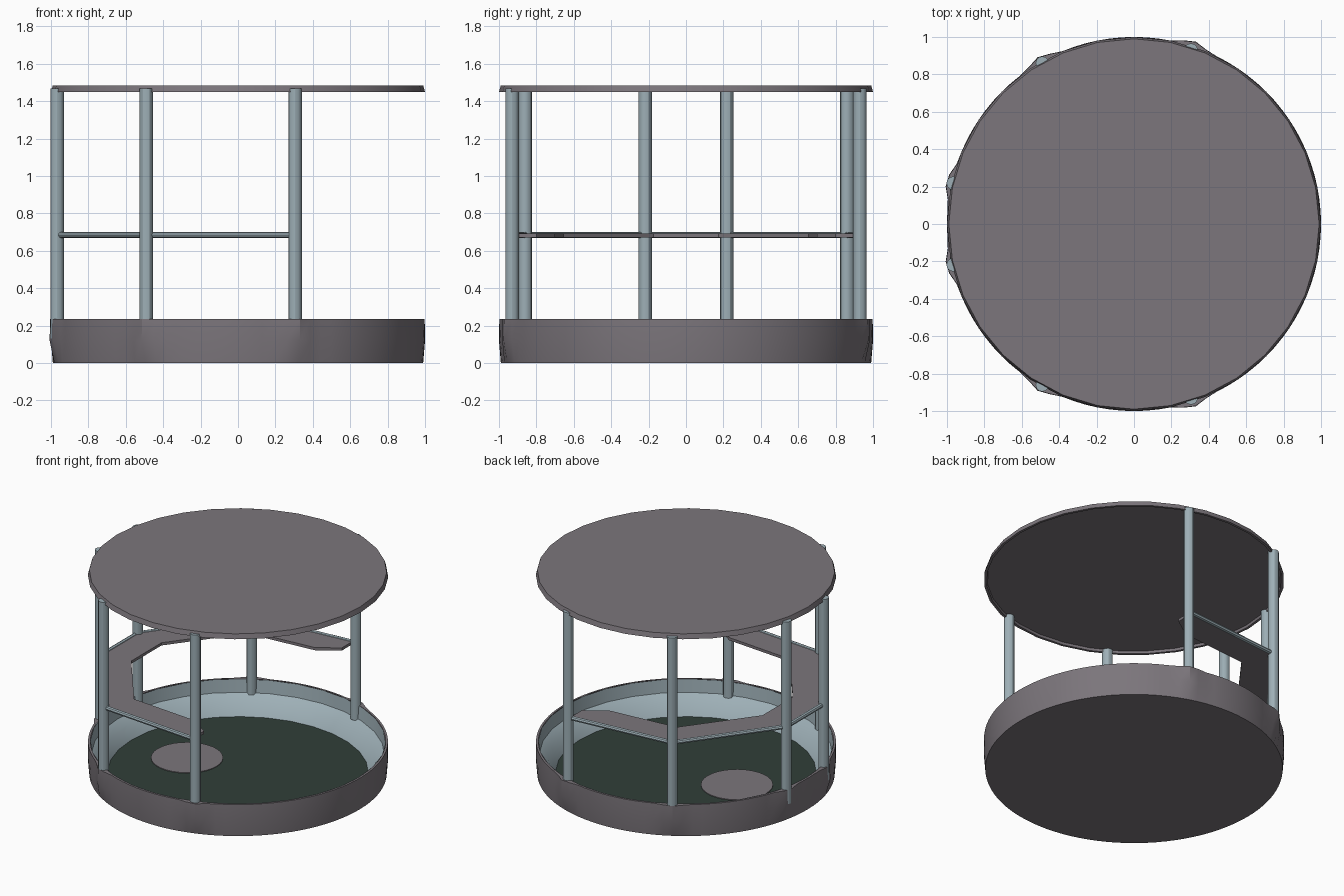
import bpy, bmesh, math
from mathutils import Vector

if "Cube" in bpy.data.objects:
    bpy.data.objects.remove(bpy.data.objects["Cube"])


def material(name, rgb):
    m = bpy.data.materials.new(name)
    m.diffuse_color = (*rgb, 1)
    m.use_nodes = True
    m.node_tree.nodes["Principled BSDF"].inputs["Base Color"].default_value = m.diffuse_color
    return m


MAUVE = material("mauve grey", (0.20, 0.18, 0.20))
BLUE = material("pale steel blue", (0.34, 0.43, 0.47))
GREEN = material("dark green", (0.03, 0.05, 0.04))

# post positions, front right round the left side to back right
half = [(0.305, -0.93), (-0.49, -0.86), (-0.967, -0.218)]
POSTS = half + [(x, -y) for x, y in reversed(half)]
POST_ANGLES = [math.atan2(y, x) for x, y in POSTS]


def finish(name, bm, mat, smooth=True):
    bmesh.ops.recalc_face_normals(bm, faces=bm.faces)
    me = bpy.data.meshes.new(name)
    bm.to_mesh(me)
    bm.free()
    me.materials.append(mat)
    ob = bpy.data.objects.new(name, me)
    bpy.context.collection.objects.link(ob)
    if smooth:
        bpy.context.view_layer.objects.active = ob
        ob.select_set(True)
        bpy.ops.object.shade_smooth_by_angle(angle=math.radians(30))
        ob.select_set(False)
    return ob


def bulge(a):
    """Widening of the rim around each post."""
    d = min(abs((a - p + math.pi) % (2 * math.pi) - math.pi) for p in POST_ANGLES)
    return 0.5 + 0.5 * math.cos(math.pi * d / 0.12) if d < 0.12 else 0


def lathe(name, profile, mat, n, caps=True):
    """Profile rows: radius, height, share of the post bulge."""
    bm = bmesh.new()
    rings = []
    for r, z, b in profile:
        ring = []
        for i in range(n):
            a = 2 * math.pi * i / n
            rr = r + 0.03 * b * bulge(a)
            ring.append(bm.verts.new((rr * math.cos(a), rr * math.sin(a), z)))
        rings.append(ring)
    for lo, hi in zip(rings, rings[1:]):
        for i in range(n):
            j = (i + 1) % n
            bm.faces.new((lo[i], lo[j], hi[j], hi[i]))
    if caps:
        bm.faces.new(rings[0])
        bm.faces.new(rings[-1])
    return finish(name, bm, mat)


def tube(name, a, b, r, mat, n=12):
    a, b = Vector(a), Vector(b)
    bm = bmesh.new()
    bmesh.ops.create_cone(bm, cap_ends=True, segments=n, radius1=r, radius2=r,
                          depth=(b - a).length)
    rot = (b - a).to_track_quat('Z', 'Y').to_matrix()
    bmesh.ops.rotate(bm, verts=bm.verts, matrix=rot)
    bmesh.ops.translate(bm, verts=bm.verts, vec=(a + b) / 2)
    return finish(name, bm, mat)


def plate(name, outline, z0, z1, mat):
    bm = bmesh.new()
    f = bm.faces.new([bm.verts.new((x, y, z0)) for x, y in outline])
    up = bmesh.ops.extrude_face_region(bm, geom=[f])["geom"]
    bmesh.ops.translate(bm, verts=[v for v in up if isinstance(v, bmesh.types.BMVert)],
                        vec=(0, 0, z1 - z0))
    if f.is_valid is False or len([g for g in bm.faces if all(v.co.z < z0 + 1e-5 for v in g.verts)]) == 0:
        bm.faces.new(f.verts)
    return finish(name, bm, mat, False)


# round base: outer wall and underside
lathe("base_wall", [(0.99, 0, 0), (1.0, 0.12, 1), (0.998, 0.235, 1), (0.983, 0.235, 0)],
      MAUVE, 96, caps=False)
plate("base_underside", [(0.99 * math.cos(math.tau * i / 96), 0.99 * math.sin(math.tau * i / 96))
                         for i in range(96)], 0, 0.004, MAUVE)

# sloped basin lining
lathe("basin_lining", [(0.983, 0.235, 0), (0.975, 0.14, 0), (0.915, 0.095, 0), (0.865, 0.008, 0)],
      BLUE, 32, caps=False)

# floor and round patch
lathe("floor", [(0.868, 0.006, 0), (0.868, 0.012, 0)], GREEN, 32)
patch = lathe("floor_patch", [(0.24, 0.012, 0), (0.24, 0.017, 0)], MAUVE, 32)
patch.location = (-0.40, -0.02, 0)

# roof disc with a shallow lip
lathe("roof", [(0.99, 1.485, 0), (1.0, 1.45, 0), (0.982, 1.45, 0), (0.978, 1.468, 0)], MAUVE, 32)

# posts
for i, (x, y) in enumerate(POSTS):
    tube(f"post_{i + 1}", (x, y, 0.13), (x, y, 1.468), 0.036, BLUE)

# rails and counter sections between neighbouring posts
inner = [(0.14, -0.70), (-0.385, -0.655), (-0.745, -0.175)]
inner += [(x, -y) for x, y in reversed(inner)]
for i in range(5):
    p, q = POSTS[i], POSTS[i + 1]
    tube(f"rail_{i + 1}", (*p, 0.685), (*q, 0.685), 0.016, BLUE, 8)
    shape = [p, q, inner[i + 1], inner[i]]
    if i == 0:   # chamfered free end
        shape = [(0.285, -0.925), q, inner[1], inner[0], (0.285, -0.80)]
    if i == 4:
        shape = [p, (0.285, 0.925), (0.285, 0.80), inner[5], inner[4]]
    plate(f"counter_{i + 1}", shape, 0.672, 0.692, MAUVE)
